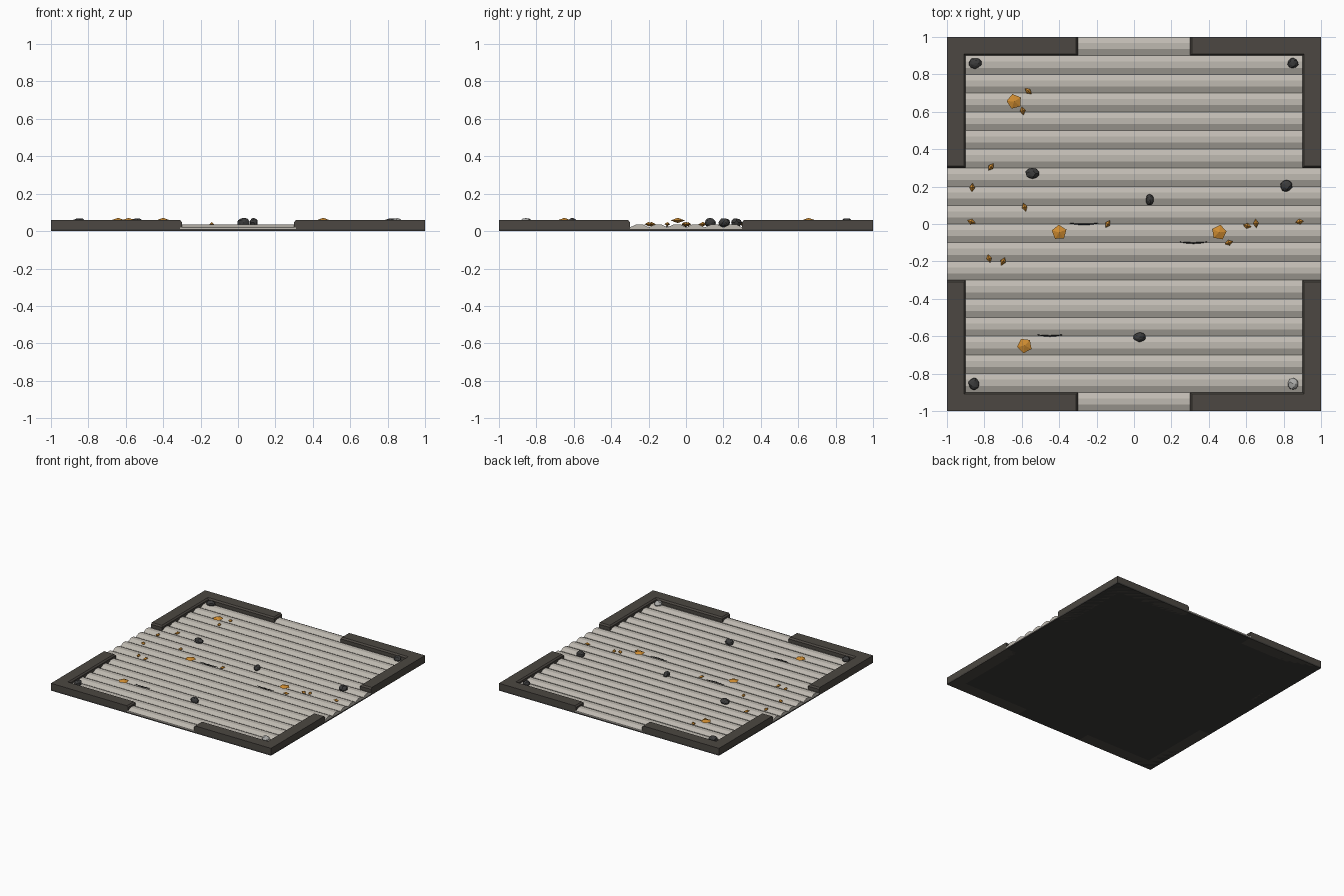
import bpy, bmesh, math, random
from mathutils import Vector

random.seed(4)
if "Cube" in bpy.data.objects:
    bpy.data.objects.remove(bpy.data.objects["Cube"])


def material(name, rgb):
    m = bpy.data.materials.new(name)
    m.use_nodes = True
    m.diffuse_color = (*rgb, 1)
    m.node_tree.nodes["Principled BSDF"].inputs["Base Color"].default_value = (*rgb, 1)
    return m


PANEL = material("pale metal", (0.52, 0.49, 0.44))
FRAME = material("dark frame", (0.072, 0.064, 0.054))
BASE = material("underside black", (0.045, 0.043, 0.040))
STONE = material("charcoal stone", (0.045, 0.045, 0.045))
PALE = material("grey stone", (0.42, 0.42, 0.41))
AMBER = material("amber", (0.62, 0.26, 0.03))
CRACK = material("crack black", (0.012, 0.012, 0.012))


def finish(name, bm, mat):
    bmesh.ops.recalc_face_normals(bm, faces=bm.faces)
    mesh = bpy.data.meshes.new(name)
    bm.to_mesh(mesh)
    bm.free()
    mesh.materials.append(mat)
    obj = bpy.data.objects.new(name, mesh)
    bpy.context.collection.objects.link(obj)
    return obj


def prism(name, points, direction, mat):
    """Extrude a closed outline along a direction."""
    bm = bmesh.new()
    face = bm.faces.new([bm.verts.new(p) for p in points])
    out = bmesh.ops.extrude_face_region(bm, geom=[face])
    verts = [v for v in out["geom"] if isinstance(v, bmesh.types.BMVert)]
    bmesh.ops.translate(bm, verts=verts, vec=Vector(direction))
    return finish(name, bm, mat)


# Base plate
prism("base_plate", [(-1, -1, 0), (1, -1, 0), (1, 1, 0), (-1, 1, 0)], (0, 0, 0.012), BASE)


# Corrugated floor, narrowed at the two outer ribs by the frame
def ribs(name, first, count, half):
    outline = []
    for i in range(count):
        y = first + i * 0.1
        outline += [(-half, y, 0.02), (-half, y + 0.035, 0.036), (-half, y + 0.068, 0.036)]
    end = first + count * 0.1
    outline += [(-half, end, 0.02), (-half, end, 0.01), (-half, first, 0.01)]
    prism(name, outline, (2 * half, 0, 0), PANEL)


ribs("floor_ribs_front", -0.9, 6, 0.92)
ribs("floor_ribs_middle", -0.3, 6, 1)
ribs("floor_ribs_back", 0.3, 6, 0.92)
ribs("threshold_front", -1, 1, 0.31)
ribs("threshold_back", 0.9, 1, 0.31)

# L-shaped corner frames with a chamfer on the inner and end edges
for sx, xname in ((-1, "right"), (1, "left")):
    for sy, yname in ((-1, "front"), (1, "back")):
        rings = []
        bm = bmesh.new()
        for z, c in ((0, 0), (0.048, 0), (0.06, 0.01)):
            e, w = 0.3 + c, 0.9 + c
            shape = [(1, 1), (e, 1), (e, w), (w, w), (w, e), (1, e)]
            rings.append([bm.verts.new((sx * x, sy * y, z)) for x, y in shape])
        for low, high in zip(rings, rings[1:]):
            for i in range(6):
                j = (i + 1) % 6
                bm.faces.new((low[i], low[j], high[j], high[i]))
        bm.faces.new(rings[0])
        bm.faces.new(rings[-1])
        finish(f"corner_frame_{yname}_{xname}", bm, FRAME)


# Faceted stones
def stone(name, x, y, rx, ry, mat=STONE):
    bm = bmesh.new()
    bmesh.ops.create_icosphere(bm, subdivisions=2, radius=1)
    for v in bm.verts:
        v.co *= random.uniform(0.86, 1.06)
        v.co = Vector((x + v.co.x * rx, y + v.co.y * ry, 0.045 + v.co.z * 0.025))
    finish(name, bm, mat)


stone("corner_stone_back_right", -0.85, 0.86, 0.036, 0.03)
stone("corner_stone_back_left", 0.85, 0.86, 0.03, 0.03)
stone("corner_stone_front_right", -0.855, -0.855, 0.031, 0.034)
stone("corner_stone_front_left", 0.85, -0.855, 0.028, 0.032, PALE)
stone("stone_1", -0.545, 0.27, 0.038, 0.03)
stone("stone_2", 0.085, 0.13, 0.024, 0.031)
stone("stone_3", 0.815, 0.205, 0.034, 0.033)
stone("stone_4", 0.03, -0.605, 0.036, 0.026)


# Amber crystals and shards as flat bipyramids
def crystal(name, x, y, z, rx, ry, height, sides):
    bm = bmesh.new()
    turn = random.uniform(0, math.tau)
    ring = []
    for i in range(sides):
        a = math.tau * i / sides
        px, py = rx * math.cos(a), ry * math.sin(a)
        ring.append(bm.verts.new((x + px * math.cos(turn) - py * math.sin(turn),
                                  y + px * math.sin(turn) + py * math.cos(turn), z)))
    for tip in (bm.verts.new((x, y, z + height)), bm.verts.new((x, y, z - height))):
        for i in range(sides):
            bm.faces.new((ring[i], ring[(i + 1) % sides], tip))
    finish(name, bm, AMBER)


for i, (x, y) in enumerate([(-0.64, 0.655), (-0.4, -0.045), (0.455, -0.045), (-0.585, -0.65)]):
    crystal(f"crystal_{i + 1}", x, y, 0.057, 0.041, 0.041, 0.014, 5)

shards = [(-0.565, 0.71), (-0.595, 0.605), (-0.765, 0.305), (-0.865, 0.195), (-0.585, 0.09),
          (-0.87, 0.012), (-0.14, 0), (-0.775, -0.185), (-0.7, -0.2), (0.507, -0.1),
          (0.605, -0.01), (0.652, 0.003), (0.885, 0.012)]
for i, (x, y) in enumerate(shards):
    crystal(f"shard_{i + 1}", x, y, 0.037, 0.024, 0.015, 0.012, 4)

# Thin cracks lying in the grooves
for i, (x0, x1, y) in enumerate([(-0.345, -0.19, 0), (0.245, 0.39, -0.1), (-0.515, -0.385, -0.597)]):
    curve = bpy.data.curves.new(f"crack_{i + 1}", "CURVE")
    curve.dimensions = "3D"
    curve.bevel_depth = 0.004
    curve.bevel_resolution = 1
    line = curve.splines.new("POLY")
    line.points.add(4)
    for k, p in enumerate(line.points):
        t = k / 4
        p.co = (x0 + (x1 - x0) * t, y + 0.004 - 0.006 * math.sin(math.pi * t), 0.026, 1)
        p.radius = 0.4 + 0.6 * math.sin(math.pi * t)
    curve.materials.append(CRACK)
    bpy.context.collection.objects.link(bpy.data.objects.new(f"crack_{i + 1}", curve))
